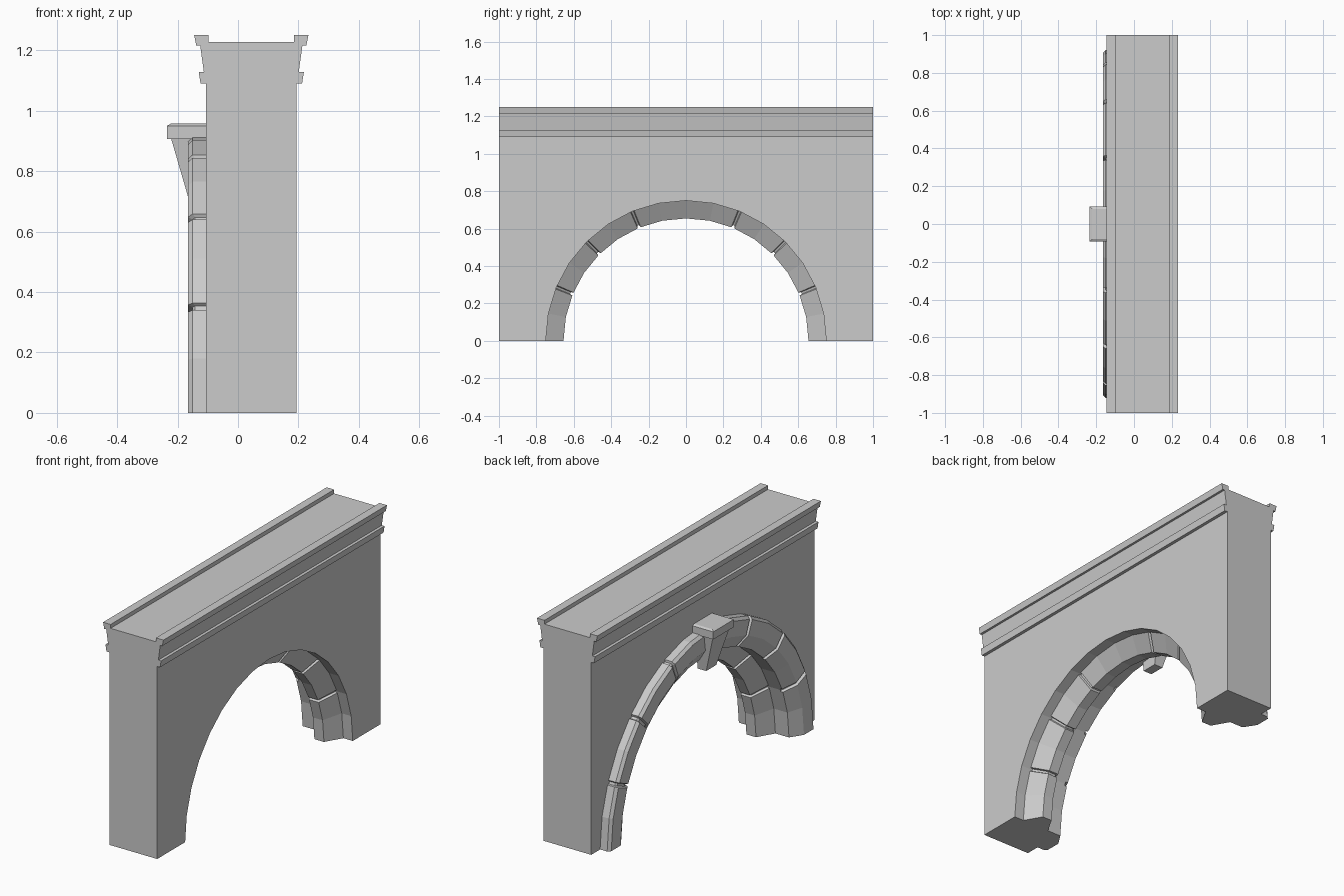
import bpy, bmesh
from math import sin, cos, radians

if "Cube" in bpy.data.objects:
    bpy.data.objects.remove(bpy.data.objects["Cube"], do_unlink=True)

stone = bpy.data.materials.new("grey stone")
stone.use_nodes = True
GREY = (0.6, 0.6, 0.6, 1)
stone.diffuse_color = GREY
stone.node_tree.nodes["Principled BSDF"].inputs["Base Color"].default_value = GREY

MID = 0.044      # centre of the wall thickness
STEP = 11.25     # arch facet angle
JOINTS = [22.5, 45, 67.5, 112.5, 135, 157.5]


def loft(name, rings):
    """Closed solid through a list of equal-length rings of points."""
    bm = bmesh.new()
    loops = [[bm.verts.new(p) for p in ring] for ring in rings]
    n = len(rings[0])
    for a, b in zip(loops, loops[1:]):
        for i in range(n):
            j = (i + 1) % n
            bm.faces.new((a[i], a[j], b[j], b[i]))
    bm.faces.new(loops[0])
    bm.faces.new(loops[-1])
    bmesh.ops.recalc_face_normals(bm, faces=bm.faces)
    mesh = bpy.data.meshes.new(name)
    bm.to_mesh(mesh)
    bm.free()
    mesh.materials.append(stone)
    obj = bpy.data.objects.new(name, mesh)
    bpy.context.collection.objects.link(obj)
    return obj


def arch(name, profile, grooved):
    """Sweep an (x, radius) profile over a faceted half circle with cut joints."""
    stations = [(k * STEP, profile) for k in range(17) if k * STEP not in JOINTS]
    for g in JOINTS:
        stations += [(g - 0.8, profile), (g - 0.45, grooved),
                     (g + 0.45, grooved), (g + 0.8, profile)]
    stations.sort(key=lambda s: s[0])
    rings = []
    for a, prof in stations:
        flat = cos(radians(STEP / 2)) / cos(radians(a % STEP - STEP / 2))
        c, s = cos(radians(a)) * flat, sin(radians(a)) * flat
        rings.append([(x, r * c, r * s) for x, r in prof])
    return loft(name, rings)


def block(name, levels):
    """Stacked rectangles: (z, x front, x back, half width)."""
    return loft(name, [[(x0, -w, z), (x1, -w, z), (x1, w, z), (x0, w, z)]
                       for z, x0, x1, w in levels])


# Wall with string course and coping, extruded along its length
half = [(0.15, 0), (0.15, 1.09), (0.168, 1.09), (0.174, 1.128), (0.157, 1.128),
        (0.169, 1.215), (0.182, 1.215), (0.189, 1.25), (0.142, 1.25), (0.142, 1.228)]
outline = [(MID + x, z) for x, z in half] + [(MID - x, z) for x, z in reversed(half)]
wall = loft("wall", [[(x, y, z) for x, z in outline] for y in (-1, 1)])

# Arched opening
cutter = loft("opening_cutter", [
    [(x, 0.75 * cos(radians(k * STEP)), 0.75 * sin(radians(k * STEP))) for k in range(32)]
    for x in (-0.5, 0.5)])
cutter.hide_render = True
cut = wall.modifiers.new("opening", 'BOOLEAN')
cut.operation, cut.solver, cut.object = 'DIFFERENCE', 'EXACT', cutter
bpy.context.view_layer.objects.active = wall
bpy.ops.object.modifier_apply(modifier=cut.name)
bpy.data.objects.remove(cutter, do_unlink=True)

# Bevelled rib lining the opening
arch("arch_rib",
     [(0.135, 0.77), (0.135, 0.75), (0.08, 0.655), (0.02, 0.655), (-0.035, 0.75), (-0.035, 0.77)],
     [(0.122, 0.77), (0.122, 0.75), (0.075, 0.669), (0.025, 0.669), (-0.022, 0.75), (-0.022, 0.77)])

# Raised moulding around the arch on one face
arch("arch_moulding",
     [(-0.105, 0.75), (-0.12, 0.75), (-0.165, 0.82), (-0.165, 0.905), (-0.15, 0.92), (-0.105, 0.92)],
     [(-0.105, 0.76), (-0.112, 0.76), (-0.15, 0.825), (-0.15, 0.898), (-0.142, 0.908), (-0.105, 0.908)])

# Keystone: tapered body under a chamfered cap
block("keystone_body", [(0.69, -0.158, -0.105, 0.045), (0.91, -0.222, -0.105, 0.075)])
block("keystone_cap", [(0.907, -0.235, -0.105, 0.092), (0.95, -0.235, -0.105, 0.092),
                       (0.957, -0.222, -0.105, 0.08)])
